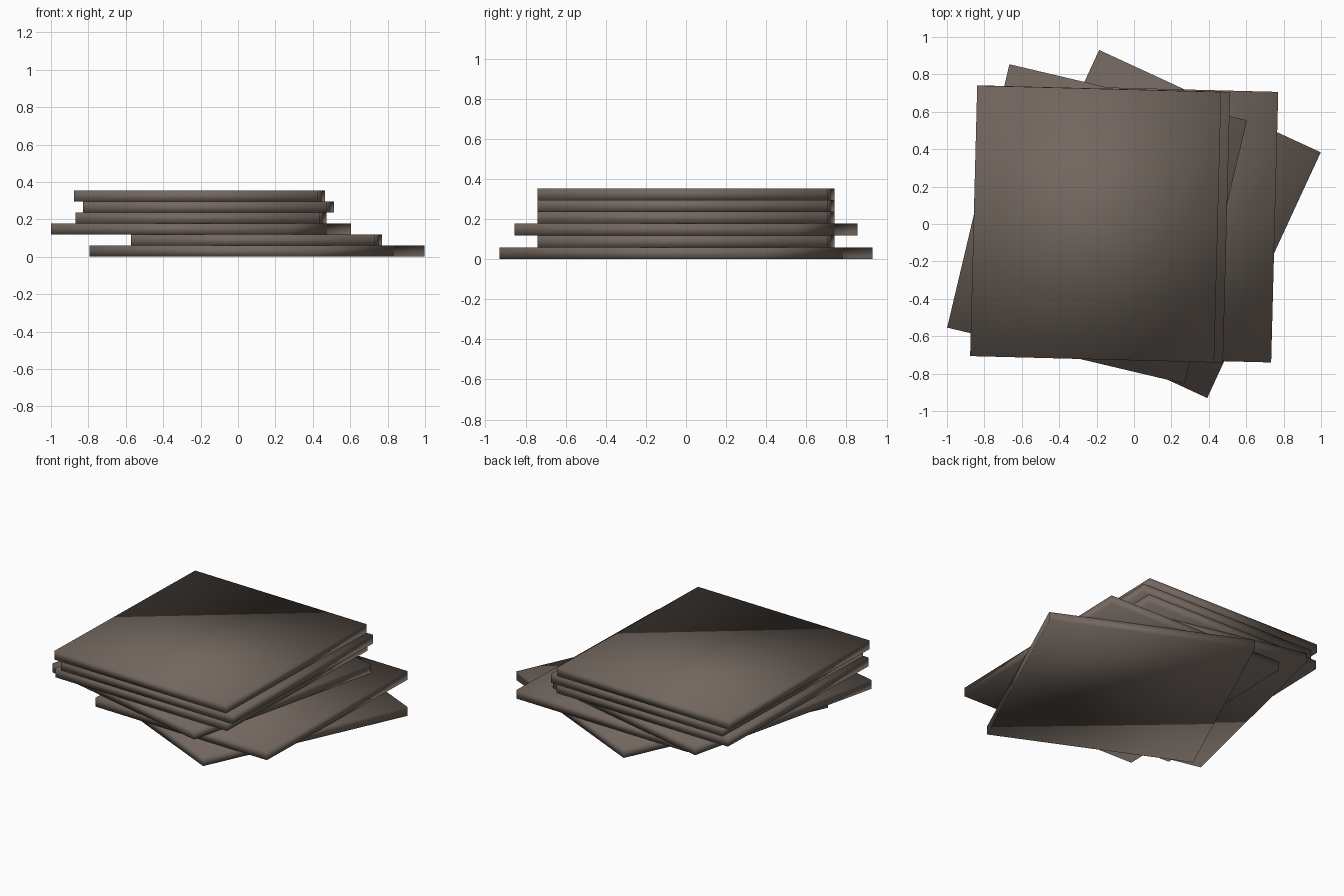
import bpy, math
from mathutils import Matrix

if "Cube" in bpy.data.objects:
    bpy.data.objects.remove(bpy.data.objects["Cube"])

# One dull brown-grey colour for every slab
stone = bpy.data.materials.new("brown grey stone")
stone.diffuse_color = (0.17, 0.136, 0.114, 1)
stone.use_nodes = True
stone.node_tree.nodes["Principled BSDF"].inputs["Base Color"].default_value = stone.diffuse_color

WIDTH, DEPTH, THICK = 1.305, 1.447, 0.0588

# Centre x and turn (degrees) of each slab, from the ground up
LAYERS = [(0.1025, -24.8), (0.10, -1.5), (-0.1975, -1.5),
          (-0.1975, -13.3), (-0.1575, -1.5), (-0.205, -1.5)]
# The turned slab sits third in the pile, below three nearly square ones
LAYERS[2], LAYERS[3] = LAYERS[3], LAYERS[2]


def slab(level, x, turn):
    bpy.ops.mesh.primitive_cube_add(size=1)
    ob = bpy.context.object
    ob.name = f"slab_{level + 1}"
    ob.data.transform(Matrix.Diagonal((WIDTH, DEPTH, THICK, 1)))
    ob.location = (x, 0, (level + 0.5) * THICK)
    ob.rotation_euler.z = math.radians(turn)
    ob.data.materials.append(stone)
    bpy.ops.object.shade_smooth()   # soft shading across the edges


# Stack of loosely piled slabs
for level, (x, turn) in enumerate(LAYERS):
    slab(level, x, turn)
